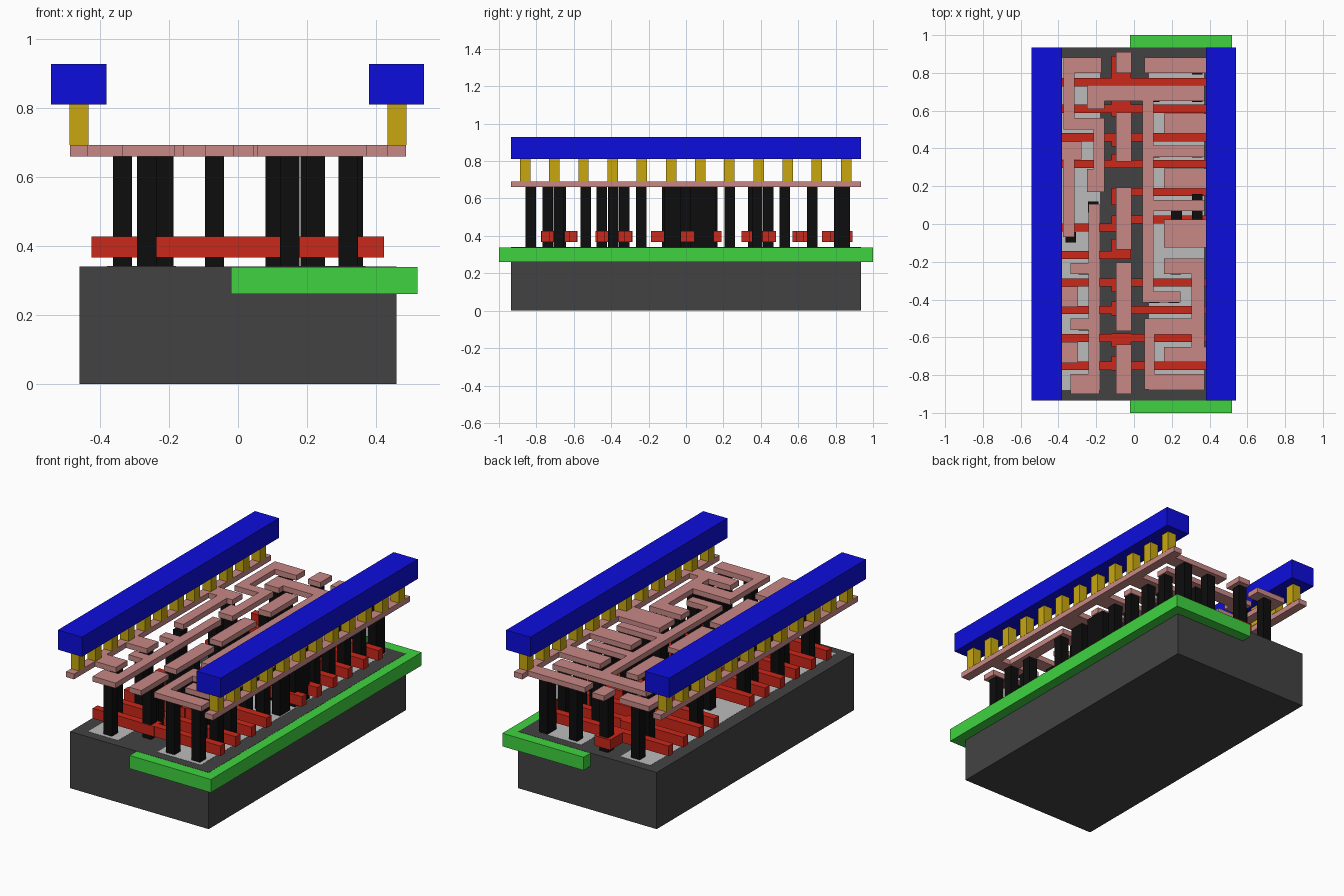
import bpy, bmesh


def material(name, rgb):
    m = bpy.data.materials.new(name)
    m.diffuse_color = (*rgb, 1)
    return m


def boxes(name, rects, z0, z1, mat):
    """One object made of boxes; each rect is (x0, x1, y0, y1)."""
    bm = bmesh.new()
    for x0, x1, y0, y1 in rects:
        vs = bmesh.ops.create_cube(bm, size=1)["verts"]
        for v in vs:
            v.co.x = x1 if v.co.x > 0 else x0
            v.co.y = y1 if v.co.y > 0 else y0
            v.co.z = z1 if v.co.z > 0 else z0
    me = bpy.data.meshes.new(name)
    bm.to_mesh(me)
    bm.free()
    me.materials.append(mat)
    ob = bpy.data.objects.new(name, me)
    bpy.context.collection.objects.link(ob)
    return ob


def square(x, y, h=0.028):
    return (x - h, x + h, y - h, y + h)


dark = material("dark_grey", (0.055, 0.055, 0.055))
light = material("light_grey", (0.5, 0.5, 0.5))
green = material("green", (0.05, 0.65, 0.05))
red = material("red", (0.6, 0.02, 0.01))
black = material("black", (0.004, 0.004, 0.004))
pink = material("pink", (0.58, 0.25, 0.24))
gold = material("gold", (0.58, 0.39, 0.005))
blue = material("blue", (0.004, 0.004, 0.72))

L = 0.935   # half length of the cell

# base block, well and doped strips
boxes("substrate", [(-0.46, 0.46, -L, L)], 0, 0.34, dark)
boxes("well", [(-0.02, 0.52, -1, 1)], 0.26, 0.339, green)
boxes("doped_strips", [(-0.38, -0.18, -0.88, 0.88), (0.08, 0.37, -0.88, 0.88)],
      0.30, 0.341, light)

# gate fingers: full width, left only, right only, plus contact pads
fingers = []
for y in (0.75, 0.61, 0.46, 0.318, -0.31, -0.455, -0.604, -0.75):
    fingers.append((-0.425, 0.423, y - 0.022, y + 0.022))
for y in (-0.019, -0.164):
    fingers.append((-0.425, -0.015, y - 0.022, y + 0.022))
for y in (0.169, 0.024):
    fingers.append((-0.115, 0.423, y - 0.022, y + 0.022))
for y0, y1 in ((-0.775, -0.70), (-0.65, -0.58), (-0.485, -0.41), (-0.36, -0.285),
               (-0.186, -0.08), (-0.04, 0.046), (0.10, 0.19), (0.296, 0.37),
               (0.41, 0.48), (0.57, 0.65), (0.73, 0.89)):
    fingers.append((-0.12, -0.015, y0, y1))
boxes("gate_fingers", fingers, 0.366, 0.427, red)

# contact pillars
spots = []
for y in (-0.68, -0.39, 0.38):                       # left supply side
    spots.append((-0.335, y))
for y in (-0.83, -0.535, -0.24):                     # left signal wires
    spots.append((-0.265, y))
for y in (0.235, 0.09):
    spots.append((-0.215, y))
spots += [(-0.265, 0.83), (-0.335, -0.07), (-0.22, 0.675)]
for y in (-0.68, 0.235, 0.527):                      # right supply side
    spots += [(0.225, y), (0.335, y)]
spots += [(0.225, -0.09), (0.335, -0.09), (0.335, -0.055), (0.225, 0.05)]
for y in (0.38, 0.10, 0.675):                        # right signal wires
    spots += [(0.108, y), (0.335, y)]
spots += [(0.335, 0.05), (0.335, 0.13), (0.335, 0.82), (0.335, 0.85), (0.15, 0.83)]
for y in (-0.83, -0.535):
    spots += [(0.15, y), (0.32, y)]
spots += [(0.22, -0.24), (0.335, -0.24), (0.108, -0.39), (0.21, -0.39)]
for y in (0.85, 0.44, 0.36, 0.14, 0.0, -0.10, -0.33, -0.45, -0.67, -0.74):
    spots.append((-0.068, y))                        # gate contacts
boxes("contact_pillars", [square(x, y) for x, y in spots], 0.34, 0.66, black)

# lower wiring: supply rails with side taps
R = 0.488
rails = [(-R, -0.435, -L, L), (0.433, R, -L, L)]
for y0, y1 in ((-0.735, -0.625), (-0.44, -0.33)):
    rails.append((-R, -0.297, y0, y1))
rails += [(-R, -0.277, 0.342, 0.437), (-0.377, -0.314, -0.07, 0.40)]
for x0, y0, y1 in ((0.16, -0.73, -0.65), (0.16, -0.125, 0.024), (0.16, 0.188, 0.294),
                   (0.16, 0.48, 0.586), (0.055, 0.80, 0.882)):
    rails.append((x0, R, y0, y1))
boxes("supply_wires", rails, 0.66, 0.692, pink)

# lower wiring: signal wires
boxes("upper_left_wire", [
    (-0.372, -0.172, 0.80, 0.882), (-0.372, -0.314, 0.50, 0.80),
    (-0.314, -0.156, 0.50, 0.56), (-0.214, -0.156, 0.17, 0.50),
    (-0.25, -0.214, 0.17, 0.29)], 0.66, 0.692, pink)
boxes("lower_left_wire", [
    (-0.24, -0.183, -0.90, 0.105), (-0.335, -0.24, -0.265, -0.207),
    (-0.335, -0.24, -0.56, -0.50), (-0.335, -0.24, -0.90, -0.793)], 0.66, 0.692, pink)
boxes("upper_right_wire", [
    (-0.25, 0.372, 0.65, 0.735), (0.045, 0.103, -0.415, 0.65),
    (0.103, 0.372, 0.355, 0.415), (0.103, 0.372, 0.07, 0.127),
    (0.103, 0.245, -0.415, -0.357), (-0.25, -0.156, 0.61, 0.65)], 0.66, 0.692, pink)
boxes("lower_right_wire", [
    (0.16, 0.372, -0.265, -0.182), (0.305, 0.372, -0.50, -0.265),
    (0.055, 0.372, -0.585, -0.50), (0.305, 0.372, -0.65, -0.585),
    (0.055, 0.108, -0.793, -0.585), (0.055, 0.372, -0.877, -0.793)], 0.66, 0.692, pink)
boxes("gate_pads", [(-0.094, -0.013, y0, y1) for y0, y1 in (
    (0.80, 0.91), (0.33, 0.59), (-0.135, 0.194), (-0.567, -0.204), (-0.90, -0.638))],
    0.66, 0.692, pink)

# vias and top power bars
vias = [square(s * 0.461, -0.86 + 0.156 * i) for s in (-1, 1) for i in range(12)]
boxes("vias", vias, 0.692, 0.81, gold)
boxes("left_power_bar", [(-0.542, -0.382, -L, L)], 0.81, 0.928, blue)
boxes("right_power_bar", [(0.38, 0.54, -L, L)], 0.81, 0.928, blue)
